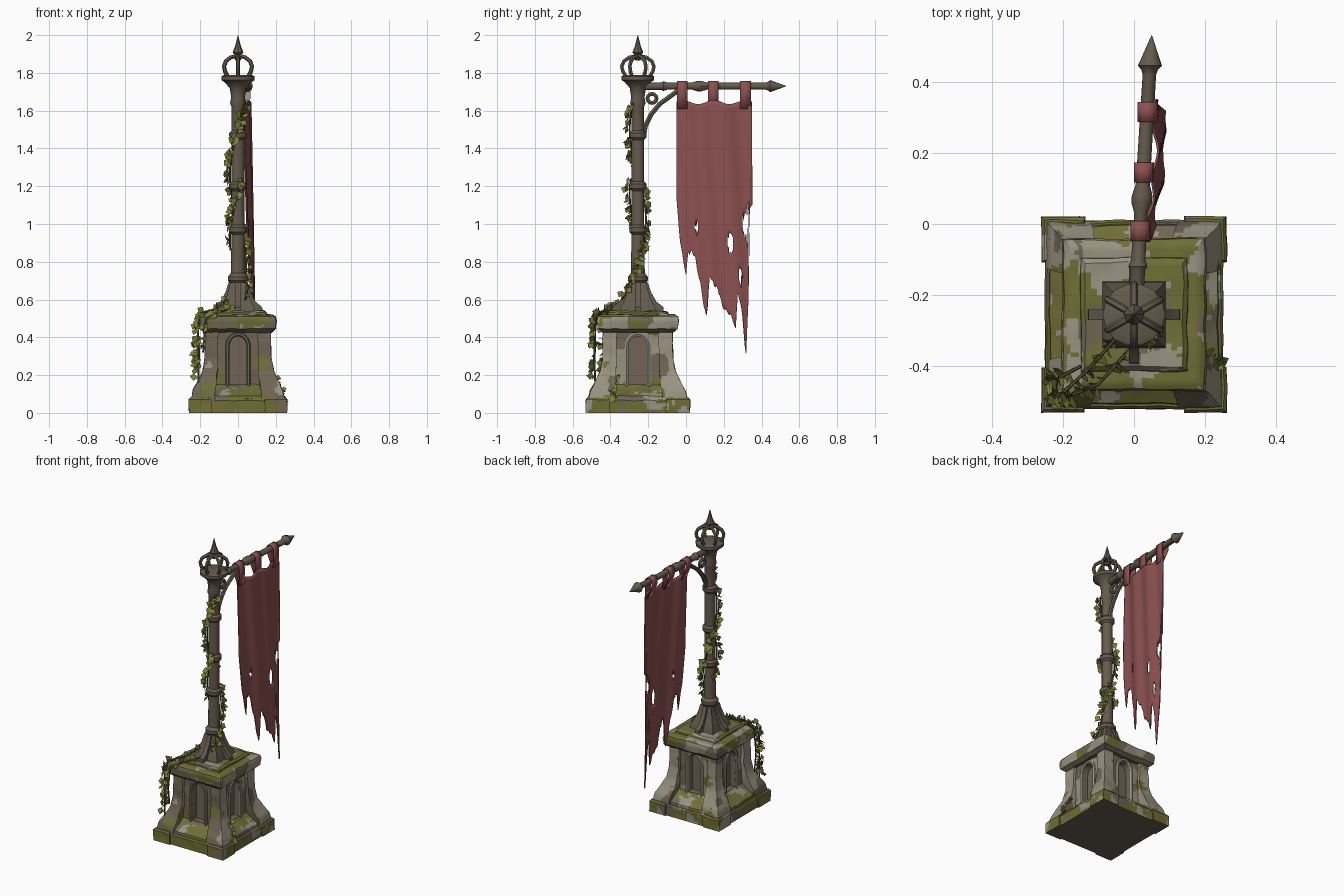
import bpy, bmesh, math, random
from mathutils import Vector, noise

random.seed(4)
if "Cube" in bpy.data.objects:
    bpy.data.objects.remove(bpy.data.objects["Cube"], do_unlink=True)

CY, DEEP, ARM_Z = -0.255, 1.06, 1.73
made = []


def material(name, *rgb):
    m = bpy.data.materials.new(name)
    m.use_nodes = True
    m.diffuse_color = (*rgb, 1)
    m.node_tree.nodes["Principled BSDF"].inputs["Base Color"].default_value = (*rgb, 1)
    return m


STONE = material("pale stone", 0.32, 0.29, 0.22)
WORN = material("worn stone", 0.16, 0.13, 0.09)
MOSS = material("moss", 0.16, 0.155, 0.036)
IRON = material("aged metal", 0.13, 0.105, 0.075)
CLOTH = material("faded red cloth", 0.26, 0.08, 0.08)
LEAF = material("ivy leaf", 0.2, 0.21, 0.04)
STEM = material("ivy stem", 0.11, 0.1, 0.04)
MASONRY = (STONE, WORN, MOSS, IRON)


def finish(name, bm, *mats):
    bmesh.ops.recalc_face_normals(bm, faces=bm.faces)
    mesh = bpy.data.meshes.new(name)
    bm.to_mesh(mesh)
    bm.free()
    for m in mats:
        mesh.materials.append(m)
    ob = bpy.data.objects.new(name, mesh)
    bpy.context.collection.objects.link(ob)
    made.append(ob)
    return ob


def skin(bm, rings, closed=True):
    """Join rings of points with quads, capping both ends."""
    vs = [[bm.verts.new(p) for p in r] for r in rings]
    n = len(vs[0])
    for a, b in zip(vs, vs[1:]):
        for i in range(n if closed else n - 1):
            j = (i + 1) % n
            bm.faces.new((a[i], a[j], b[j], b[i]))
    if closed:
        bm.faces.new(vs[0])
        bm.faces.new(vs[-1])


def square(z, h):
    return [(sx * h, CY + sy * h * DEEP, z) for sx, sy in ((1, 1), (-1, 1), (-1, -1), (1, -1))]


def masonry(name, rings, moss, worn):
    """Stone block, finely divided, weathered (most on the front) and painted with moss patches."""
    bm = bmesh.new()
    skin(bm, rings)
    bmesh.ops.recalc_face_normals(bm, faces=bm.faces)
    for _ in range(6):
        long_edges = [e for e in bm.edges if e.calc_length() > 0.018]
        if long_edges:
            bmesh.ops.subdivide_edges(bm, edges=long_edges, cuts=1, use_grid_fill=True)
    for f in bm.faces:
        c, n = f.calc_center_median(), f.normal
        v = noise.noise(c * 9) + 0.4 * noise.noise(c * 30) + moss + (0.2 if n.z > 0.6 else 0)
        w = noise.noise(c * 6 + Vector((5, 3, 1))) + worn + (0.35 if n.y < -0.6 else -0.2)
        f.material_index = 3 if n.z < -0.7 else 2 if v > 0 else 1 if w > 0 else 0
    for v in bm.verts:
        if v.co.z > 0.01:
            v.co += noise.noise_vector(v.co * 14) * 0.005
    return finish(name, bm, *MASONRY)


def lathe(name, profile, sides, mat, place=lambda x, y, z: (x, CY + y, z)):
    bm = bmesh.new()
    skin(bm, [[place(r * math.cos(a), r * math.sin(a), z)
               for a in (math.tau * i / sides for i in range(sides))] for r, z in profile])
    return finish(name, bm, mat)


def tube(name, pts, radius, mat, cyclic=False):
    cu = bpy.data.curves.new(name, "CURVE")
    cu.dimensions, cu.bevel_depth, cu.bevel_resolution = "3D", radius, 1
    cu.use_fill_caps = True
    sp = cu.splines.new("POLY")
    sp.points.add(len(pts) - 1)
    for p, co in zip(sp.points, pts):
        p.co = (*co, 1)
    sp.use_cyclic_u = cyclic
    cu.materials.append(mat)
    tmp = bpy.data.objects.new(name, cu)
    bpy.context.collection.objects.link(tmp)
    mesh = bpy.data.meshes.new_from_object(tmp.evaluated_get(bpy.context.evaluated_depsgraph_get()))
    bpy.data.objects.remove(tmp)
    ob = bpy.data.objects.new(name, mesh)
    bpy.context.collection.objects.link(ob)
    made.append(ob)


# Pedestal body with arched niches cut through each face
body = masonry("pedestal_body", [square(*r) for r in (
    (0.06, 0.24), (0.09, 0.235), (0.13, 0.175), (0.15, 0.155), (0.45, 0.155))], -0.18, 0.1)


def arch(half, low, spring):
    turn = [math.pi * i / 10 for i in range(11)]
    return [(half, low)] + [(half * math.cos(a), spring + 1.2 * half * math.sin(a)) for a in turn] + [(-half, low)]


def on_face(side, u, d, z):
    """Point at sideways u and outward d on one of the four pedestal faces."""
    c, s = ((1, 0), (0, 1), (-1, 0), (0, -1))[side]
    return (c * d - s * u, CY + DEEP * (s * d + c * u), z)


for side in range(4):
    bm = bmesh.new()
    skin(bm, [[on_face(side, u, d, z) for u, z in arch(0.046, 0.15, 0.35)] for d in (0.115, 0.3)])
    for f in bm.faces:
        f.material_index = 1
    cutter = finish("niche_cutter", bm, *MASONRY)
    made.remove(cutter)
    cutter.hide_render = True
    mod = body.modifiers.new("niche", "BOOLEAN")
    mod.operation, mod.object, mod.solver = "DIFFERENCE", cutter, "EXACT"
    bpy.context.view_layer.objects.active = body
    bpy.ops.object.modifier_apply(modifier=mod.name)
    bpy.data.objects.remove(cutter)
    tube("niche_frame", [on_face(side, u, 0.155, z) for u, z in arch(0.056, 0.14, 0.35)], 0.011,
         WORN if side == 3 else STONE)

# Plinth, corner blocks and flared corner piers
masonry("plinth", [square(0, 0.25), square(0.065, 0.25), square(0.075, 0.243)], 0.14, 0.1)
for sx in (1, -1):
    for sy in (1, -1):
        def corner(z, far, near):
            return [(sx * u, CY + sy * v * DEEP, z) for u, v in
                    ((near, near), (far, near), (far, far), (near, far))]
        mossy = 0.12 if sx + sy < 0 else 0
        masonry("corner_block", [corner(0, 0.26, 0.14), corner(0.07, 0.26, 0.14), corner(0.08, 0.252, 0.145)],
                mossy - 0.08, 0)
        masonry("corner_pier", [corner(*r) for r in (
            (0.07, 0.248, 0.125), (0.12, 0.238, 0.12), (0.17, 0.212, 0.112), (0.22, 0.188, 0.108),
            (0.29, 0.176, 0.105), (0.45, 0.172, 0.105))], mossy - 0.28, -0.1)

# Cap slabs
masonry("pedestal_cap", [square(*r) for r in (
    (0.425, 0.175), (0.445, 0.197), (0.49, 0.203), (0.51, 0.198), (0.52, 0.18))], -0.1, 0)
masonry("cap_step", [square(0.51, 0.152), square(0.53, 0.15), square(0.54, 0.138)], -0.08, 0)

# Pole foot with four fins
bm = bmesh.new()
skin(bm, [square(*r) for r in ((0.53, 0.09), (0.56, 0.085), (0.6, 0.065), (0.65, 0.05), (0.69, 0.042))])
finish("pole_foot", bm, IRON)
FIN = ((0, 0.53), (0.13, 0.53), (0.128, 0.56), (0.092, 0.59), (0.066, 0.64), (0.05, 0.69), (0, 0.69))
for side in range(4):
    bm = bmesh.new()
    skin(bm, [[on_face(side, u, d, z) for d, z in FIN] for u in (-0.014, 0.014)])
    finish("foot_fin", bm, IRON)

# Pole with collars and flared capital
profile = [(0.046, 0.65), (0.046, 0.69), (0.054, 0.7), (0.054, 0.72), (0.038, 0.74)]
for z in (0.97, 1.2, 1.47):
    profile += [(0.034, z - 0.025), (0.046, z - 0.012), (0.047, z + 0.012), (0.034, z + 0.025)]
profile += [(0.034, 1.62), (0.042, 1.64), (0.036, 1.67), (0.044, 1.72), (0.07, 1.75),
            (0.088, 1.762), (0.088, 1.782), (0.07, 1.79)]
lathe("pole", profile, 14, IRON)

# Crown cage and spike
RIB = ((0.066, 1.785), (0.08, 1.81), (0.085, 1.835), (0.074, 1.862), (0.045, 1.882), (0.01, 1.89))
for i in range(6):
    a = math.tau * (i + 0.5) / 6
    tube("crown_rib", [(r * math.cos(a), CY + r * math.sin(a), z) for r, z in RIB], 0.011, IRON)
lathe("spike", [(0.012, 1.865), (0.022, 1.88), (0.014, 1.895), (0.029, 1.908), (0.016, 1.94), (0.001, 2)], 8, IRON)


# Banner arm, slightly askew, with bulge and pointed end
def lean(y):
    return 0.018 + 0.06 * y


lathe("banner_arm", [(0.021, -0.25), (0.021, -0.13), (0.027, -0.12), (0.02, -0.1), (0.019, 0.03),
                     (0.029, 0.06), (0.029, 0.08), (0.02, 0.11), (0.019, 0.42), (0.024, 0.435),
                     (0.034, 0.445), (0.028, 0.46), (0.001, 0.53)], 10, IRON,
      lambda x, y, z: (x + lean(z), z, ARM_Z + y))

# Curved bracket and scroll
tube("bracket", [(lean(y), y, z) for y, z in (
    (-0.225, 1.46), (-0.215, 1.52), (-0.185, 1.58), (-0.14, 1.635), (-0.085, 1.675), (-0.03, 1.715))], 0.014, IRON)
ring = [math.tau * i / 12 for i in range(12)]
tube("bracket_scroll", [(lean(-0.18), -0.18 + 0.024 * math.cos(a), 1.665 + 0.024 * math.sin(a))
                        for a in ring], 0.012, IRON, True)

# Torn banner: folded cloth with a ragged hem and holes
HEM = ((-0.05, 1.12), (-0.03, 0.88), (0, 0.73), (0.012, 0.87), (0.05, 0.82), (0.075, 0.68), (0.108, 0.52),
       (0.122, 0.72), (0.16, 0.66), (0.2, 0.56), (0.262, 0.47), (0.275, 0.64), (0.3, 0.52),
       (0.318, 0.3), (0.332, 0.62), (0.337, 1.08), (0.35, 1.08))
HOLES = ((0.235, 0.9, 0.016, 0.05), (0.35, 1.0, 0.05, 0.09), (0.055, 0.98, 0.009, 0.03), (0.29, 0.73, 0.007, 0.05))


def hem(y):
    for (a, p), (b, q) in zip(HEM, HEM[1:]):
        if y <= b + 1e-6:
            return p + (q - p) * (y - a) / (b - a) + 0.04 * noise.noise((y * 70, 0, 0.5))


def cloth(y, z):
    drop = (1.65 - z) / 1.35
    belly = 0.022 * math.sin(math.pi * (y + 0.05) / 0.42)
    return (lean(y) + 0.014 + 0.028 * drop + belly + 0.006 * math.sin(45 * y + 3 * z), y, z)


bm = bmesh.new()
COLS, ROWS = 64, 44
columns = []
for i in range(COLS + 1):
    y = -0.05 + 0.4 * i / COLS
    top = 1.645 + 0.01 * math.cos(math.tau * (y + 0.02) / 0.167)
    columns.append([cloth(y, top + (hem(y) - top) * j / ROWS) for j in range(ROWS + 1)])
skin(bm, columns, closed=False)
torn = [f for f in bm.faces for c in [f.calc_center_median()]
        if any(((c.y - y) / w) ** 2 + ((c.z - z) / h) ** 2 < 1 for y, z, w, h in HOLES)]
bmesh.ops.delete(bm, geom=torn, context="FACES")
finish("banner", bm, CLOTH).modifiers.new("thickness", "SOLIDIFY").thickness = 0.007

# Cloth straps looped over the arm
LOOP = ((0.026, 1.61), (0.029, 1.69), (0.027, 1.74), (0.012, 1.756), (-0.012, 1.756), (-0.027, 1.74),
        (-0.024, 1.7), (0.014, 1.61))
for y in (-0.02, 0.145, 0.315):
    bm = bmesh.new()
    skin(bm, [[(lean(y) + x, y + d, z) for x, z in LOOP] for d in (-0.028, 0.028)], closed=False)
    finish("banner_strap", bm, CLOTH).modifiers.new("thickness", "SOLIDIFY").thickness = 0.005

# Ivy: stems with folded leaves scattered along them
leaves = bmesh.new()


def ivy(path, count):
    path = [Vector(p) for p in path]
    tube("ivy_stem", path, 0.005, STEM)
    for _ in range(count):
        i = random.randrange(len(path) - 1)
        p = path[i].lerp(path[i + 1], random.random())
        away = Vector((p.x, p.y - CY, 0)).normalized()
        # leaves lie fairly flat against the surface, tips drooping or rising
        around = Vector((-away.y, away.x, 0))
        grow = (around * random.uniform(-1, 1) + Vector((0, 0, random.uniform(-1, 0.6)))
                + away * random.uniform(0.1, 0.7)).normalized()
        across = grow.cross(away + Vector((0, 0, 0.4))).normalized()
        size = random.uniform(0.026, 0.046)
        p = p + away * 0.005
        mid = p + grow * size * 0.4
        fold = away * size * 0.12
        base, tip = leaves.verts.new(p), leaves.verts.new(p + grow * size)
        for s in (1, -1):
            leaves.faces.new((base, leaves.verts.new(mid + across * s * size * 0.5 + fold), tip))


def coil(z, phase):
    a = -0.8 + phase - 6.5 * (1.62 - z)
    r = 0.043 + 0.05 * max(0, 0.72 - z) / 0.12
    return (r * math.cos(a), CY + r * math.sin(a), z)


ivy([coil(1.64 - 0.02 * i, 0) for i in range(53)], 130)
ivy([coil(1.24 - 0.02 * i, 2.2) for i in range(20)], 40)
ivy([(-0.05, -0.32, 0.6), (-0.12, -0.4, 0.55), (-0.195, -0.47, 0.53), (-0.212, -0.48, 0.44),
     (-0.205, -0.485, 0.3), (-0.212, -0.48, 0.14)], 50)
ivy([(0, -0.34, 0.56), (-0.1, -0.45, 0.535), (-0.17, -0.478, 0.5), (-0.185, -0.482, 0.32)], 28)
ivy([(-0.15, -0.4, 0.545), (-0.207, -0.43, 0.51), (-0.215, -0.44, 0.36), (-0.21, -0.43, 0.22)], 28)
ivy([(0.19, -0.36, 0.2), (0.225, -0.39, 0.12), (0.245, -0.37, 0.08)], 12)
finish("ivy_leaves", leaves, LEAF)

# Smooth shading with crisp edges
for ob in bpy.context.selected_objects:
    ob.select_set(False)
for ob in made:
    ob.select_set(True)
bpy.context.view_layer.objects.active = body
bpy.ops.object.shade_smooth_by_angle(angle=math.radians(35))
